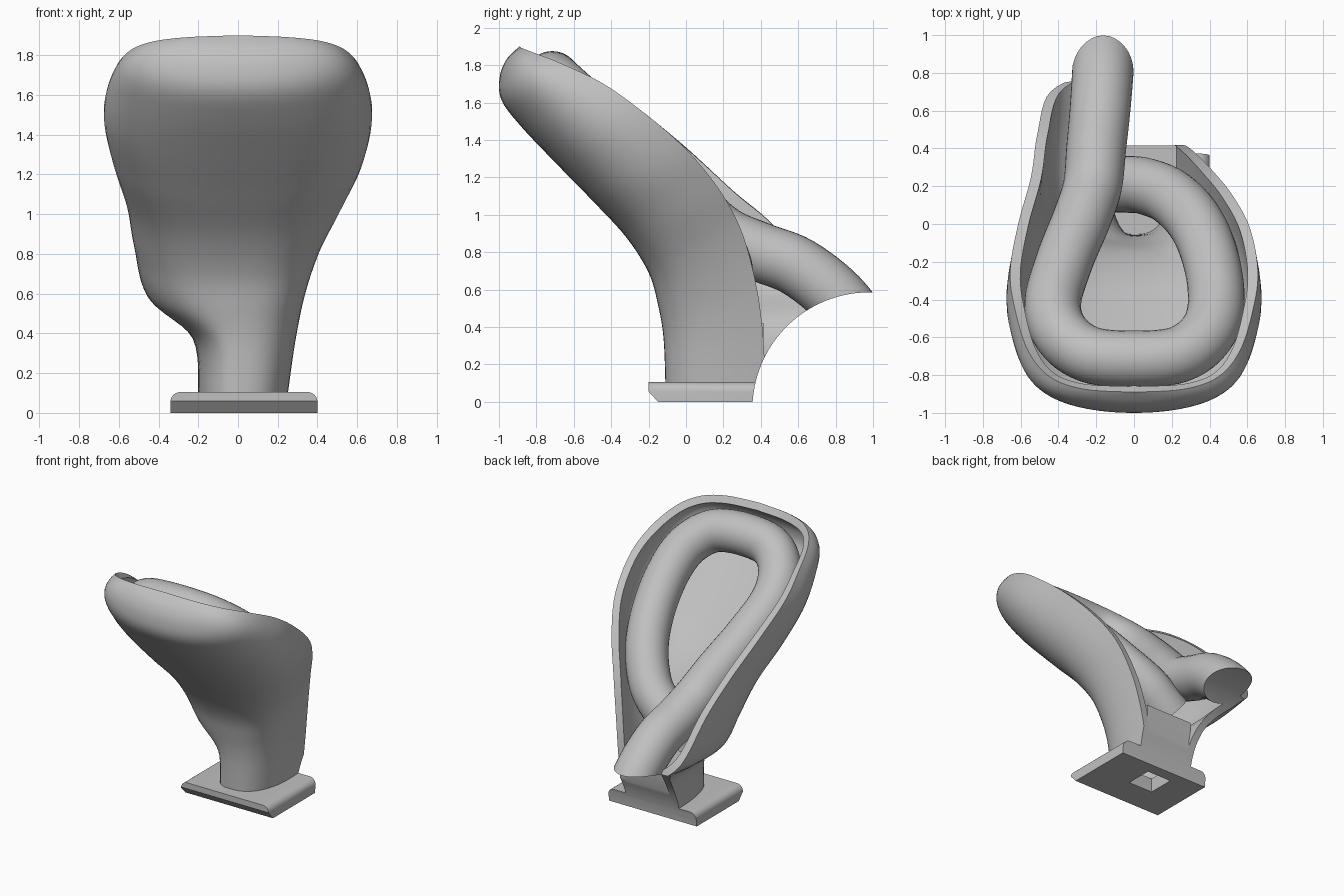
import bpy, bmesh, math
from mathutils import Vector

cube = bpy.data.objects.get("Cube")
if cube:
    bpy.data.objects.remove(cube, do_unlink=True)

grey = bpy.data.materials.new("plain grey")
grey.use_nodes = True
GREY = (0.53, 0.53, 0.53, 1)
grey.diffuse_color = GREY
grey.node_tree.nodes["Principled BSDF"].inputs["Base Color"].default_value = GREY


def make(name, bm):
    bm.normal_update()
    bmesh.ops.recalc_face_normals(bm, faces=bm.faces)
    mesh = bpy.data.meshes.new(name)
    bm.to_mesh(mesh)
    bm.free()
    mesh.materials.append(grey)
    ob = bpy.data.objects.new(name, mesh)
    bpy.context.collection.objects.link(ob)
    return ob


def activate(ob):
    bpy.ops.object.select_all(action='DESELECT')
    ob.select_set(True)
    bpy.context.view_layer.objects.active = ob


def cut(ob, cutter):
    activate(ob)
    mod = ob.modifiers.new("cut", 'BOOLEAN')
    mod.operation, mod.solver, mod.object = 'DIFFERENCE', 'EXACT', cutter
    bpy.ops.object.modifier_apply(modifier=mod.name)


def smooth(ob, angle=35):
    activate(ob)
    bpy.ops.object.shade_smooth_by_angle(angle=math.radians(angle))


def spline(rows, steps):
    """Catmull-Rom interpolation through rows of any width."""
    out = []
    last = len(rows) - 1
    for i in range(last):
        p = [Vector(rows[min(max(i + k, 0), last)]) for k in (-1, 0, 1, 2)]
        for s in range(steps):
            t = s / steps
            out.append(0.5 * (2 * p[1] + (p[2] - p[0]) * t
                       + (2 * p[0] - 5 * p[1] + 4 * p[2] - p[3]) * t * t
                       + (3 * p[1] - p[0] - 3 * p[2] + p[3]) * t ** 3))
    return out + [Vector(rows[-1])]


def box(lo, hi):
    bm = bmesh.new()
    bmesh.ops.create_cube(bm, size=1)
    for v in bm.verts:
        v.co = Vector([(a + b) / 2 + c * (b - a) for a, b, c in zip(lo, hi, v.co)])
    return bm


# Shell stations: front y, z, then rim y, z and half width on each side
fronts = [(-.89, 1.9), (-.96, 1.83), (-.997, 1.73), (-.985, 1.61), (-.88, 1.47),
          (-.70, 1.28), (-.5, 1.075), (-.32, .88), (-.2, .69), (-.15, .52),
          (-.12, .34), (-.11, .09)]
left = [(-.89, 1.9, 0), (-.875, 1.89, .27), (-.81, 1.865, .46), (-.67, 1.81, .58),
        (-.45, 1.705, .65), (-.25, 1.565, .675), (-.02, 1.37, .63), (.16, 1.16, .53),
        (.29, .93, .42), (.37, .65, .34), (.41, .38, .29), (.425, .09, .25)]
right = left[:6] + [(0, 1.36, .63), (.25, 1.13, .56), (.48, .93, .525),
                    (.7, .62, .455), (.78, .4, .23), (.6, .09, .2)]

LIMIT = math.radians(105)
HALF = 16
low = math.cos(LIMIT)
bm = bmesh.new()
rows = []
for n, (f, l, r) in enumerate(zip(spline(fronts, 6), spline(left, 6), spline(right, 6))):
    # Rounder section at the tip, squarer further down
    power = 1.1 - .33 * min(1, n / 36)
    row = []
    for k in range(-HALF, HALF + 1):
        side = l if k > 0 else r
        a = k / HALF * LIMIT
        s, c = math.sin(a), math.cos(a)
        x = math.copysign(abs(s) ** power, s) * side[2]
        depth = ((c - low) / (1 - low)) ** power if abs(k) < HALF else 0
        y = side[0] + (f[0] - side[0]) * depth
        z = side[1] + (f[1] - side[1]) * depth
        row.append(bm.verts.new((x, y, z)))
    rows.append(row)
for a, b in zip(rows, rows[1:]):
    for i in range(2 * HALF):
        bm.faces.new((a[i], a[i + 1], b[i + 1], b[i]))
bmesh.ops.remove_doubles(bm, verts=rows[0], dist=.001)
shell = make("scoop_shell", bm)
# Thicken towards the inside of the scoop
mid = shell.data.polygons[len(shell.data.polygons) // 2 + HALF]
if mid.normal.y > 0:
    shell.data.flip_normals()
activate(shell)
solid = shell.modifiers.new("thickness", 'SOLIDIFY')
solid.thickness, solid.offset = .055, -1
bpy.ops.object.modifier_apply(modifier=solid.name)

# Tube: looped round inside the shell, upper strand crossing the lower one
path = [(-.16, .98, .33), (-.165, .81, .555), (-.18, .6, .72), (-.2, .4, .8),
        (-.22, .2, .89), (-.28, .02, 1.05), (-.37, -.2, 1.25), (-.43, -.42, 1.45),
        (-.385, -.58, 1.6), (-.24, -.69, 1.7), (0, -.715, 1.725), (.24, -.69, 1.7),
        (.385, -.58, 1.6), (.435, -.42, 1.45), (.41, -.2, 1.25), (.33, 0, 1.05),
        (.2, .14, .86), (.06, .2, .74), (-.05, .21, .65), (-.14, .21, .58)]
centres = spline(path, 6)
SIDES = 32
bm = bmesh.new()
rings = []
ref = Vector((1, 0, 0))
for i, p in enumerate(centres):
    d = (centres[min(i + 1, len(centres) - 1)] - centres[max(i - 1, 0)]).normalized()
    ref = (ref - d * ref.dot(d)).normalized()
    other = d.cross(ref)
    radius = .165 - .015 * min(1, i / 40)
    rings.append([bm.verts.new(p + radius * (ref * math.cos(a) + other * math.sin(a)))
                  for a in (2 * math.pi * k / SIDES for k in range(SIDES))])
for a, b in zip(rings, rings[1:]):
    for i in range(SIDES):
        j = (i + 1) % SIDES
        bm.faces.new((a[i], a[j], b[j], b[i]))
bm.faces.new(rings[0])
bm.faces.new(rings[-1])
tube = make("looped_tube", bm)

# Base plate with rounded ends and an undercut front edge
bm = box((-.34, -.2, 0), (.4, .45, .105))
ends = [e for e in bm.edges if abs(e.verts[0].co.x - e.verts[1].co.x) < .01
        and min(v.co.z for v in e.verts) > .1]
bmesh.ops.bevel(bm, geom=ends, offset=.05, segments=6, profile=.5, affect='EDGES')
bmesh.ops.bisect_plane(bm, geom=bm.verts[:] + bm.edges[:] + bm.faces[:],
                       plane_co=(0, 0, .06), plane_no=(0, 0, 1))
for v in bm.verts:
    if v.co.z < .01 and v.co.y < 0:
        v.co.y = -.15
base = make("base_plate", bm)

# Block filling the back of the post
post = make("post_core", box((-.16, .15, .09), (.225, .415, .42)))

# Curved cut across the back, and the square socket underneath
bm = bmesh.new()
bmesh.ops.create_cone(bm, cap_ends=True, segments=96, radius1=.625, radius2=.625, depth=3)
for v in bm.verts:
    v.co = Vector((v.co.z, v.co.x + .98, v.co.y - .04))
drum = make("back_cutter", bm)
socket = make("socket_cutter", box((-.1, .07, -.1), (.1, .27, .2)))
for ob in (shell, tube, base, post):
    cut(ob, drum)
for ob in (base, post):
    cut(ob, socket)
for ob in (drum, socket):
    bpy.data.objects.remove(ob, do_unlink=True)
for ob in (shell, tube, base, post):
    smooth(ob)
